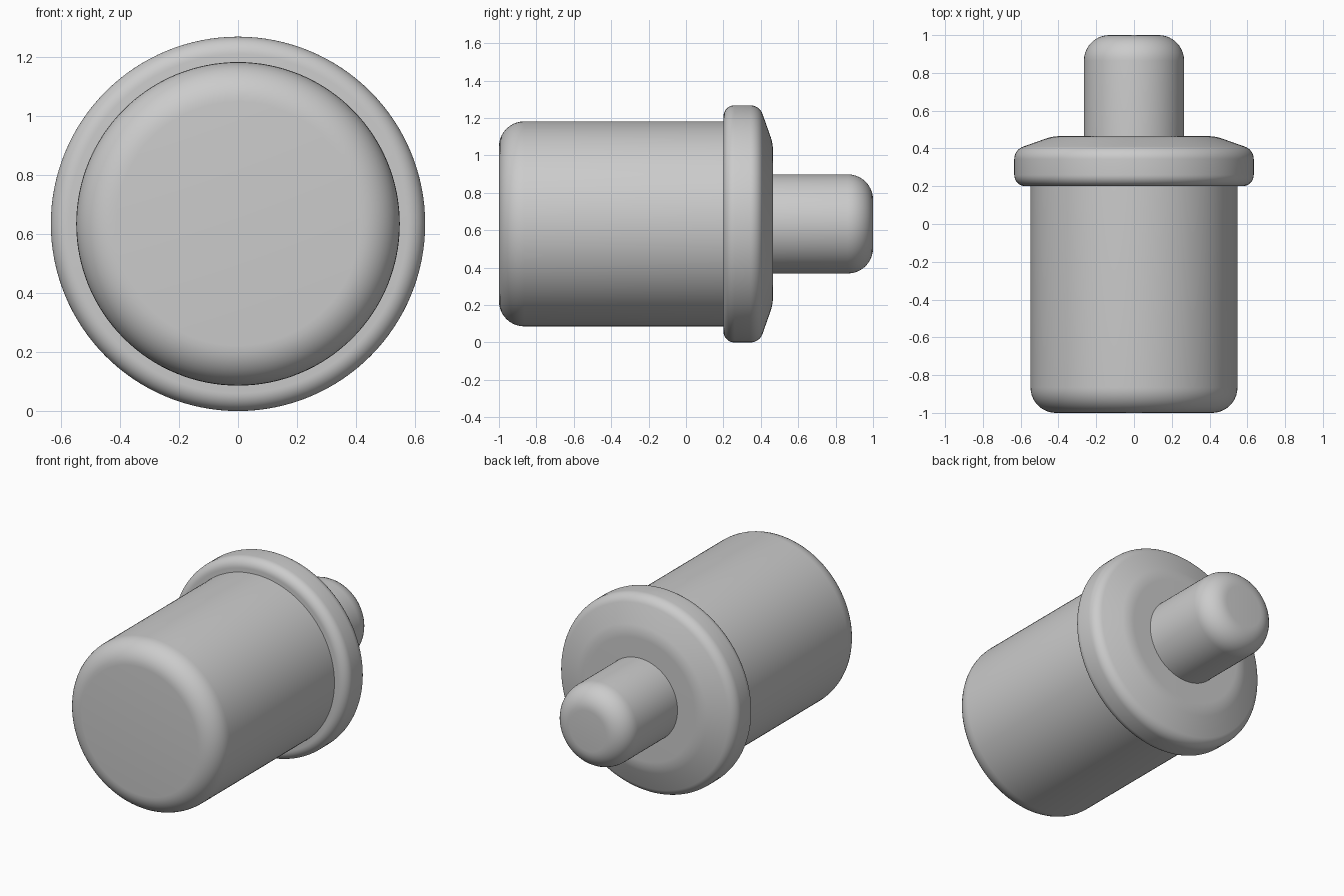
import bpy, bmesh, math
from mathutils import Vector, Matrix

cube = bpy.data.objects.get("Cube")
if cube:
    bpy.data.objects.remove(cube, do_unlink=True)

AXIS_Z = 0.634
SIDES = 128

grey = bpy.data.materials.new("plain_grey")
grey.use_nodes = True
grey.diffuse_color = (0.6, 0.6, 0.6, 1)
grey.node_tree.nodes["Principled BSDF"].inputs["Base Color"].default_value = (0.6, 0.6, 0.6, 1)


def rounded(corners, steps=10):
    """Replace each (radius, y, tangent length) corner by a circular fillet."""
    pts = []
    for i, (r, y, cut) in enumerate(corners):
        p = Vector((r, y))
        if cut == 0:
            pts.append(p)
            continue
        u = (Vector(corners[i - 1][:2]) - p).normalized()
        v = (Vector(corners[i + 1][:2]) - p).normalized()
        half = u.angle(v) / 2
        centre = p + (u + v).normalized() * cut / math.cos(half)
        a, b = p + u * cut - centre, p + v * cut - centre
        sweep = math.pi - 2 * half
        for k in range(steps + 1):
            t = k / steps
            pts.append(centre + (a * math.sin((1 - t) * sweep)
                                 + b * math.sin(t * sweep)) / math.sin(sweep))
    return pts


def turned(name, corners):
    """Revolve a filleted profile about the front-to-back axis."""
    bm = bmesh.new()
    verts = [bm.verts.new((p.x, p.y, 0)) for p in rounded(corners)]
    edges = [bm.edges.new(pair) for pair in zip(verts, verts[1:])]
    bmesh.ops.spin(bm, geom=verts + edges, cent=(0, 0, 0), axis=(0, 1, 0),
                   angle=math.tau, steps=SIDES, use_duplicate=False)
    bmesh.ops.remove_doubles(bm, verts=bm.verts, dist=1e-4)
    bmesh.ops.recalc_face_normals(bm, faces=bm.faces)
    bmesh.ops.translate(bm, verts=bm.verts, vec=(0, 0, AXIS_Z))
    mesh = bpy.data.meshes.new(name)
    bm.to_mesh(mesh)
    bm.free()
    mesh.materials.append(grey)
    obj = bpy.data.objects.new(name, mesh)
    bpy.context.collection.objects.link(obj)
    bpy.ops.object.select_all(action='DESELECT')
    obj.select_set(True)
    bpy.context.view_layer.objects.active = obj
    bpy.ops.object.shade_smooth_by_angle(angle=math.radians(30))


# Large front barrel with a rounded front rim
turned("barrel", [(0, -1, 0), (0.548, -1, 0.135), (0.548, 0.21, 0), (0, 0.21, 0)])

# Collar with rounded rim and shallow rear chamfer
turned("collar", [(0, 0.2, 0), (0.634, 0.2, 0.06), (0.634, 0.393, 0.05),
                  (0.43, 0.465, 0.04), (0, 0.465, 0)])

# Slim rear pin with a rounded tip
turned("pin", [(0, 0.45, 0), (0.265, 0.45, 0), (0.265, 1, 0.135), (0, 1, 0)])
